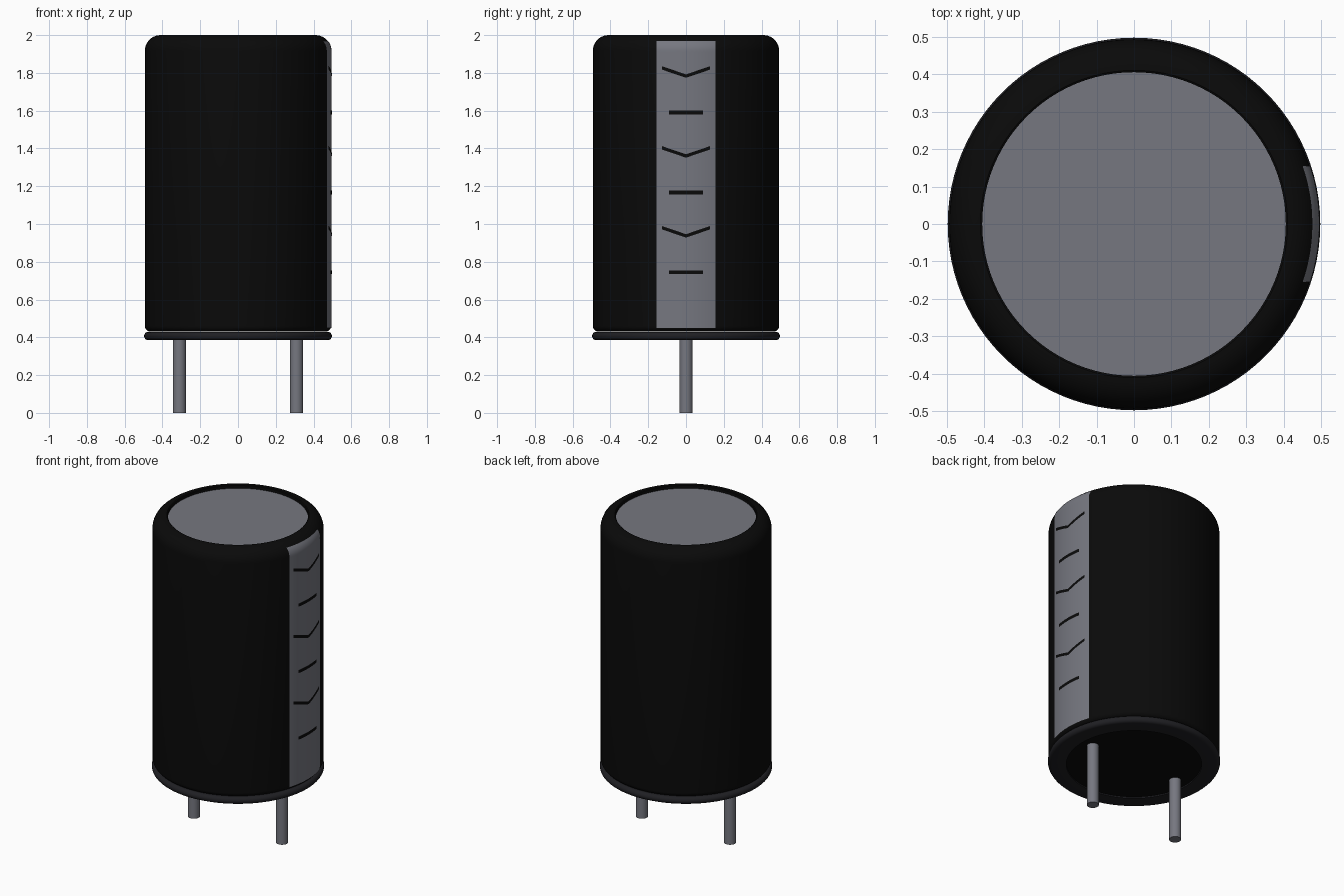
import bpy, bmesh, math

cube = bpy.data.objects.get("Cube")
if cube:
    bpy.data.objects.remove(cube, do_unlink=True)

BODY_R, TOP_Z, ROUND = 0.493, 2.0, 0.083


def material(name, rgb, rough=0.5):
    m = bpy.data.materials.new(name)
    m.use_nodes = True
    m.diffuse_color = (*rgb, 1)
    bsdf = m.node_tree.nodes["Principled BSDF"]
    bsdf.inputs["Base Color"].default_value = (*rgb, 1)
    bsdf.inputs["Roughness"].default_value = rough
    return m


black = material("black_sleeve", (0.003, 0.003, 0.003))
rubber = material("dark_grey_rubber", (0.014, 0.014, 0.017))
grey = material("metal_grey", (0.18, 0.185, 0.215))


def finish(name, bm, mat):
    mesh = bpy.data.meshes.new(name)
    bm.to_mesh(mesh)
    bm.free()
    mesh.materials.append(mat)
    obj = bpy.data.objects.new(name, mesh)
    bpy.context.collection.objects.link(obj)
    bpy.ops.object.select_all(action="DESELECT")
    obj.select_set(True)
    bpy.context.view_layer.objects.active = obj
    bpy.ops.object.shade_smooth_by_angle(angle=math.radians(35))
    return obj


def lathe(name, profile, mat, center=(0, 0), segments=96):
    """Spin an (r, z) profile around a vertical axis."""
    bm = bmesh.new()
    verts = [bm.verts.new((r, 0, z)) for r, z in profile]
    edges = [bm.edges.new(pair) for pair in zip(verts, verts[1:])]
    bmesh.ops.spin(bm, geom=verts + edges, axis=(0, 0, 1), cent=(0, 0, 0),
                   angle=math.tau, steps=segments)
    bmesh.ops.remove_doubles(bm, verts=bm.verts, dist=1e-5)
    bmesh.ops.recalc_face_normals(bm, faces=bm.faces)
    bmesh.ops.translate(bm, verts=bm.verts, vec=(*center, 0))
    return finish(name, bm, mat)


def arc(r, z, radius, start, end, steps=10):
    angles = [math.radians(start + (end - start) * i / steps) for i in range(steps + 1)]
    return [(r + radius * math.cos(a), z + radius * math.sin(a)) for a in angles]


def wrap(name, half_width, rows, offset, mat, columns=24):
    """Lay a thin patch on the +x side; each row gives z as a function of y."""
    bm = bmesh.new()
    grid = []
    for row in rows:
        line = []
        for i in range(columns + 1):
            y = half_width * (2 * i / columns - 1)
            z = row(y)
            rise = max(0, z - (TOP_Z - ROUND))
            r = BODY_R - ROUND + math.sqrt(ROUND ** 2 - rise ** 2) + offset
            line.append(bm.verts.new((math.sqrt(r * r - y * y), y, z)))
        grid.append(line)
    for low, high in zip(grid, grid[1:]):
        for i in range(columns):
            bm.faces.new((low[i], low[i + 1], high[i + 1], high[i]))
    return finish(name, bm, mat)


# Sleeve with rounded shoulder, lip and slightly tucked lower edge
shoulder = arc(BODY_R - ROUND, TOP_Z - ROUND, ROUND, 0, 90)
lower_edge = arc(BODY_R - 0.03, 0.46, 0.03, -75, 0, 6)
lathe("sleeve", [(0.4, 0.43)] + lower_edge + shoulder + [(0.405, 1.997), (0.405, 1.97)], black)

# Recessed metal lid
lathe("top_lid", [(0, 1.98), (0.406, 1.98)], grey)

# Rounded rim and bottom plug
rim = arc(0.475, 0.407, 0.022, -90, 90)
lathe("bottom_rim", [(0.39, 0.4), (0.39, 0.385)] + rim + [(0.4, 0.429)], rubber)
lathe("bottom_plug", [(0, 0.393), (0.392, 0.393)], black)

# Two leads
for side, x in (("left", 0.31), ("right", -0.31)):
    lathe(side + "_lead", [(0, 0), (0.035, 0), (0.035, 0.42)], grey, (x, 0), 24)

# Polarity stripe, running over the shoulder
heights = [0.45, 1.0, 1.5] + [1.91 + 0.06 * i / 8 for i in range(9)]
wrap("stripe", 0.155, [lambda y, z=z: z for z in heights], 0.002, grey)

# Alternating chevrons and dashes printed on the stripe
for i in range(3):
    tip = 1.782 - 0.423 * i
    dash = 1.59 - 0.423 * i
    wrap(f"chevron_{i + 1}", 0.128,
         [lambda y, z=tip + s: z + abs(y) * 0.34 for s in (-0.008, 0.01)], 0.004, black)
    wrap(f"dash_{i + 1}", 0.09,
         [lambda y, z=dash + s: z for s in (-0.01, 0.01)], 0.004, black)
